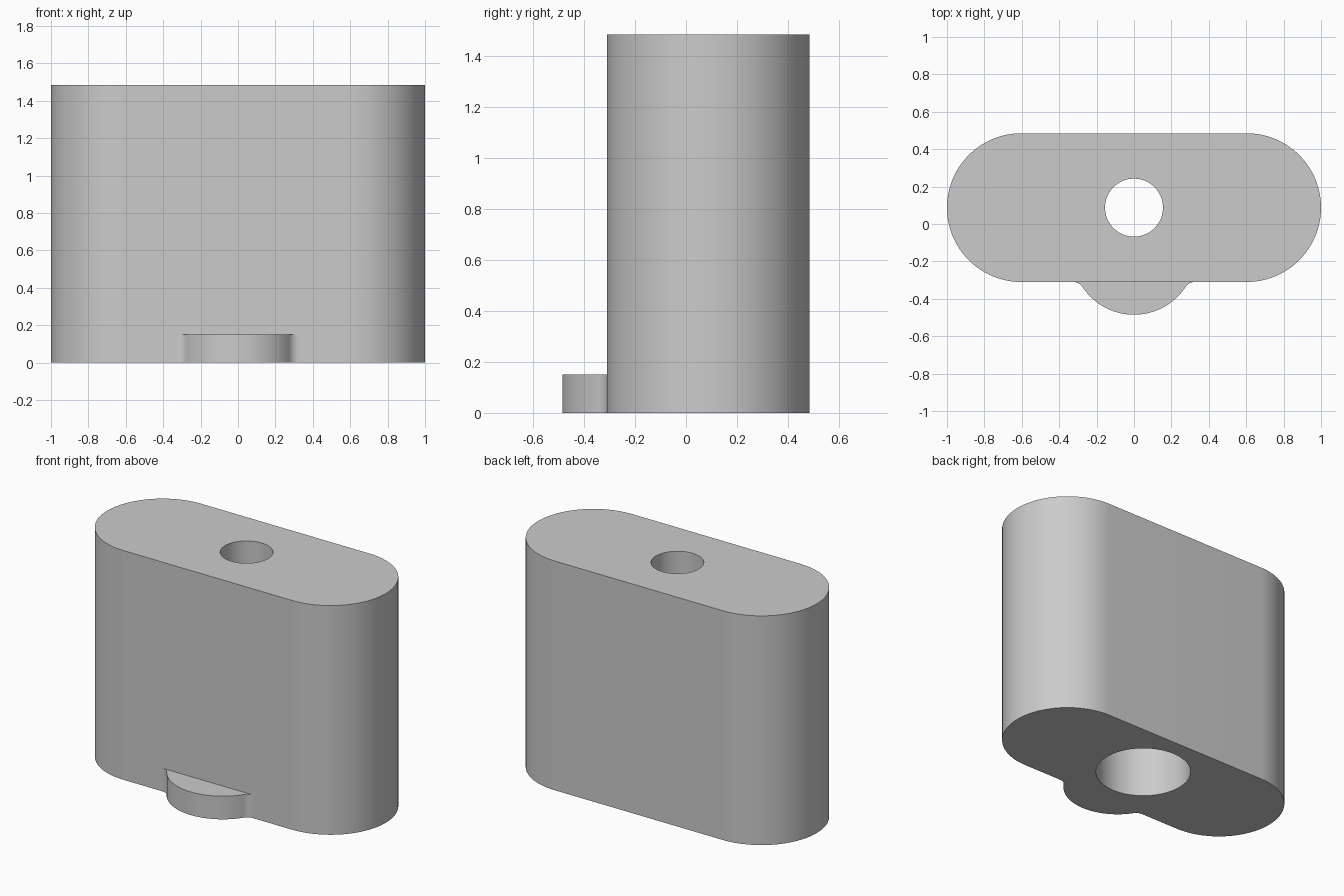
import bpy
import bmesh
from math import sin, cos, pi, atan2, sqrt, radians

cube = bpy.data.objects.get("Cube")
if cube:
    bpy.data.objects.remove(cube, do_unlink=True)

HEIGHT, FRONT, BACK = 1.485, -0.31, 0.485
CENTRE_Y = (FRONT + BACK) / 2
CAP_R = (BACK - FRONT) / 2
BORE_R, POCKET_R, POCKET_TOP = 0.155, 0.288, 0.85

grey = bpy.data.materials.new("light_grey")
grey.use_nodes = True
colour = (0.6, 0.6, 0.6, 1)
grey.diffuse_color = colour
grey.node_tree.nodes["Principled BSDF"].inputs["Base Color"].default_value = colour


def arc(cx, cy, r, start, end, steps):
    """Points along an arc, both ends included."""
    angles = [start + (end - start) * i / steps for i in range(steps + 1)]
    return [(cx + r * cos(a), cy + r * sin(a)) for a in angles]


def ring(bm, outline, z):
    return [bm.verts.new((x, y, z)) for x, y in outline]


def loop_edges(bm, verts):
    pairs = zip(verts, verts[1:] + verts[:1])
    return [bm.edges.get(p) or bm.edges.new(p) for p in pairs]


def bridge(bm, a, b):
    n = len(a)
    for i in range(n):
        j = (i + 1) % n
        bm.faces.new((a[i], a[j], b[j], b[i]))


def fill(bm, *rings):
    edges = [e for r in rings for e in loop_edges(bm, r)]
    bmesh.ops.triangle_fill(bm, edges=edges, use_beauty=True)


def finish(bm, name):
    bmesh.ops.recalc_face_normals(bm, faces=bm.faces)
    mesh = bpy.data.meshes.new(name)
    bm.to_mesh(mesh)
    bm.free()
    mesh.materials.append(grey)
    obj = bpy.data.objects.new(name, mesh)
    bpy.context.collection.objects.link(obj)
    bpy.ops.object.select_all(action='DESELECT')
    obj.select_set(True)
    bpy.context.view_layer.objects.active = obj
    bpy.ops.object.shade_smooth_by_angle(angle=radians(30))


# Rounded block with a through bore that widens into a pocket underneath
straight = 1 - CAP_R
stadium = (arc(straight, CENTRE_Y, CAP_R, -pi / 2, pi / 2, 48)
           + arc(-straight, CENTRE_Y, CAP_R, pi / 2, 3 * pi / 2, 48))
bore = arc(0, CENTRE_Y, BORE_R, 0, 2 * pi, 64)[:-1]
pocket = arc(0, CENTRE_Y, POCKET_R, 0, 2 * pi, 64)[:-1]

bm = bmesh.new()
outer_low, outer_high = ring(bm, stadium, 0), ring(bm, stadium, HEIGHT)
inner = [ring(bm, pocket, 0), ring(bm, pocket, POCKET_TOP),
         ring(bm, bore, POCKET_TOP), ring(bm, bore, HEIGHT)]
bridge(bm, outer_low, outer_high)
for lower, upper in zip(inner, inner[1:]):
    bridge(bm, lower, upper)
fill(bm, outer_low, inner[0])
fill(bm, outer_high, inner[-1])
finish(bm, "body")

# Curved tab at the foot of the front, blended into the block by small fillets
TAB_R, FILLET, TAB_HEIGHT = 0.33, 0.06, 0.15
tab_y = -0.485 + TAB_R
fillet_y = FRONT - FILLET
fillet_x = sqrt((TAB_R + FILLET) ** 2 - (tab_y - fillet_y) ** 2)
tangent = atan2(fillet_y - tab_y, fillet_x)
right_blend = arc(fillet_x, fillet_y, FILLET, pi + tangent, pi / 2, 8)
left_blend = [(-x, y) for x, y in reversed(right_blend)]
nose = arc(0, tab_y, TAB_R, -pi - tangent, tangent, 40)
outline = left_blend + nose[1:-1] + right_blend

bm = bmesh.new()
low, high = ring(bm, outline, 0), ring(bm, outline, TAB_HEIGHT)
bridge(bm, low, high)
fill(bm, low)
fill(bm, high)
finish(bm, "front_tab")
